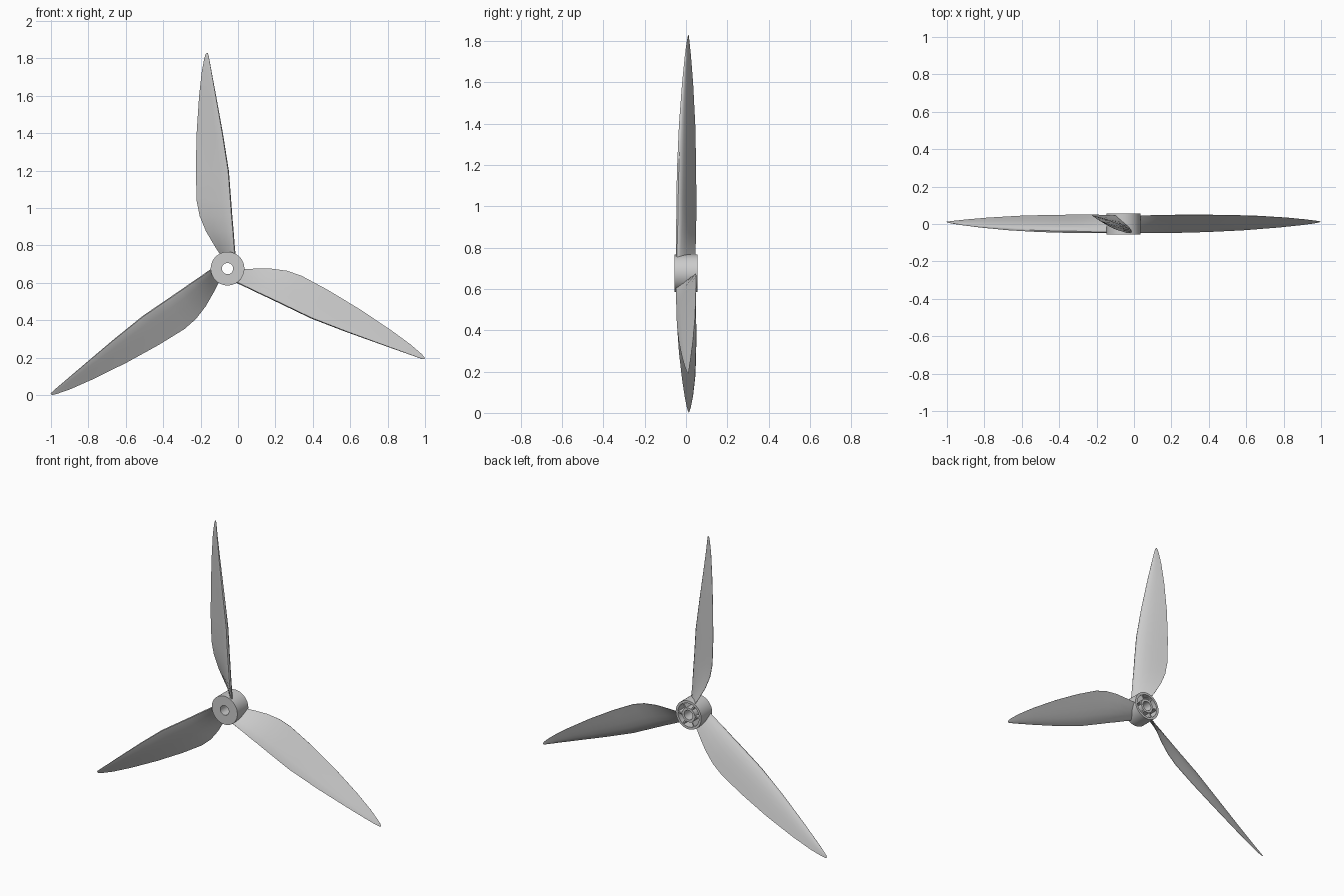
import bpy, bmesh
from math import sin, cos, pi, radians
from mathutils import Matrix, Vector

if "Cube" in bpy.data.objects:
    bpy.data.objects.remove(bpy.data.objects["Cube"])

CENTER = Vector((-0.056, 0, 0.676))


def finish(bm, name, angle=35):
    bmesh.ops.recalc_face_normals(bm, faces=bm.faces)
    me = bpy.data.meshes.new(name)
    bm.to_mesh(me)
    bm.free()
    ob = bpy.data.objects.new(name, me)
    bpy.context.collection.objects.link(ob)
    ob.location = CENTER
    bpy.ops.object.select_all(action='DESELECT')
    ob.select_set(True)
    bpy.context.view_layer.objects.active = ob
    bpy.ops.object.shade_smooth_by_angle(angle=radians(angle))
    return ob


def bridge(bm, a, b):
    n = len(a)
    for i in range(n):
        bm.faces.new((a[i], a[(i + 1) % n], b[(i + 1) % n], b[i]))


def lathe(name, profile, n=64):
    # closed (radius, y) profile turned around the y axis
    bm = bmesh.new()
    rings = [[bm.verts.new((r * cos(2 * pi * k / n), y, r * sin(2 * pi * k / n)))
              for r, y in profile] for k in range(n)]
    for k in range(n):
        bridge(bm, rings[k], rings[(k + 1) % n])
    return finish(bm, name)


# Hub: flat front plate, hollow back with outer wall and bore sleeve
lathe("hub", [(.03, -.055), (.09, -.055), (.09, .055), (.075, .055),
              (.075, -.015), (.045, -.015), (.045, .055), (.03, .055)])

# Stiffening ribs in the back of the hub
bm = bmesh.new()
for k in range(6):
    m = (Matrix.Rotation(k * pi / 3, 4, 'Y') @ Matrix.Translation((.06, .018, 0))
         @ Matrix.Diagonal((.036, .07, .008, 1)))
    bmesh.ops.create_cube(bm, size=1, matrix=m)
finish(bm, "hub_ribs")

# Blade stations: height, leading x, trailing x, leading y, trailing y
STATIONS = [
    (.070, .038, -.035, -.048, .044),
    (.120, .034, -.068, -.048, .046),
    (.200, .028, -.115, -.048, .048),
    (.280, .021, -.148, -.047, .049),
    (.360, .015, -.164, -.047, .049),
    (.520, .003, -.169, -.043, .048),
    (.720, -.028, -.165, -.034, .044),
    (.920, -.063, -.152, -.019, .034),
    (1.05, -.086, -.138, -.006, .024),
    (1.12, -.098, -.125, .003, .017),
    (1.145, -.103, -.118, .008, .014),
    (1.154, -.107, -.112, .011, .013),
]
# Airfoil: position along chord, offset towards the back
AIRFOIL = [(0, 0), (.0, .05), (.03, .085), (.12, .115), (.3, .12), (.5, .1),
           (.75, .055), (1, .006), (1, -.006), (.75, -.008), (.5, -.012),
           (.25, -.015), (.06, -.012)]


def blade(name, angle):
    bm = bmesh.new()
    prev = None
    for i, (z, xl, xt, yl, yt) in enumerate(STATIONS):
        lead = Vector((xl, yl, z))
        chord = Vector((xt, yt, z)) - lead
        back = Vector((chord.y, -chord.x, 0))
        ring = [bm.verts.new(lead + chord * u + back * t) for u, t in AIRFOIL]
        if prev:
            bridge(bm, prev, ring)
        if i in (0, len(STATIONS) - 1):
            bm.faces.new(ring)
        prev = ring
    bm.transform(Matrix.Rotation(angle, 4, 'Y'))
    finish(bm, name, 40)


# Three blades, evenly spaced
for k in range(3):
    blade(f"blade_{k + 1}", k * 2 * pi / 3)
